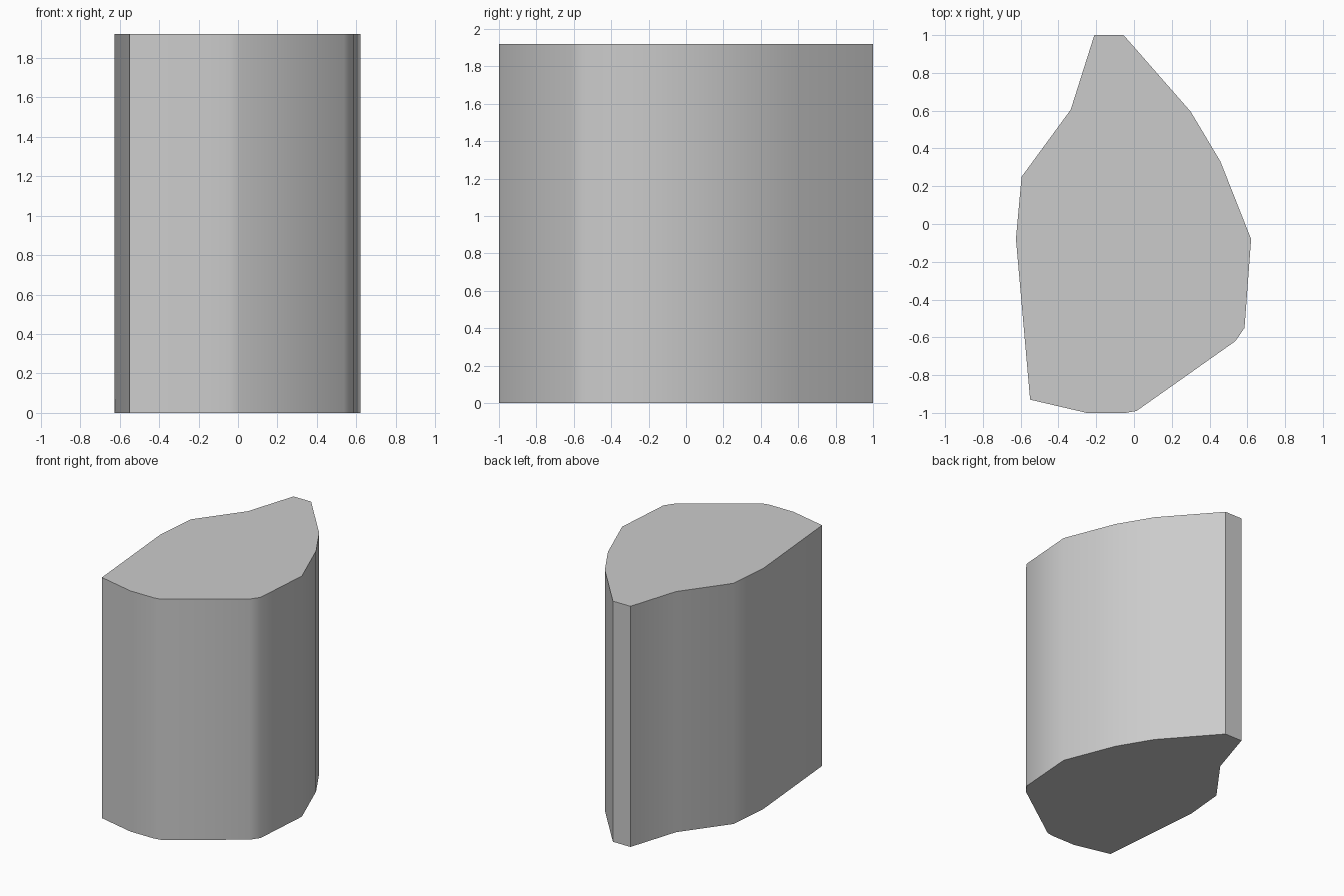
import bpy
import bmesh
import math

cube = bpy.data.objects.get("Cube")
if cube:
    bpy.data.objects.remove(cube, do_unlink=True)

HEIGHT = 1.92

# Counter-clockwise outline of the column
OUTLINE = [
    (-0.21, 1.0), (-0.335, 0.605), (-0.595, 0.25), (-0.625, -0.08),
    (-0.55, -0.93), (-0.25, -1.0), (-0.045, -1.0), (0.013, -0.99),
    (0.537, -0.62), (0.585, -0.55), (0.62, -0.08), (0.458, 0.33),
    (0.30, 0.595), (-0.055, 1.0),
]

# Plain grey material
grey = bpy.data.materials.new("plain grey")
grey.use_nodes = True
colour = (0.6, 0.6, 0.6, 1.0)
grey.diffuse_color = colour
for node in grey.node_tree.nodes:
    if node.type == "BSDF_PRINCIPLED":
        node.inputs["Base Color"].default_value = colour

# Faceted column: outline face extruded straight up
bm = bmesh.new()
base = bm.faces.new([bm.verts.new((x, y, 0)) for x, y in OUTLINE])
extruded = bmesh.ops.extrude_face_region(bm, geom=[base], use_keep_orig=True)
top = [v for v in extruded["geom"] if isinstance(v, bmesh.types.BMVert)]
bmesh.ops.translate(bm, verts=top, vec=(0, 0, HEIGHT))
bmesh.ops.recalc_face_normals(bm, faces=bm.faces)
mesh = bpy.data.meshes.new("column")
bm.to_mesh(mesh)
bm.free()
mesh.materials.append(grey)

column = bpy.data.objects.new("column", mesh)
bpy.context.collection.objects.link(column)

# Smooth the gentle side edges, keep the corners and rims sharp
bpy.ops.object.select_all(action="DESELECT")
column.select_set(True)
bpy.context.view_layer.objects.active = column
bpy.ops.object.shade_smooth_by_angle(angle=math.radians(40))
